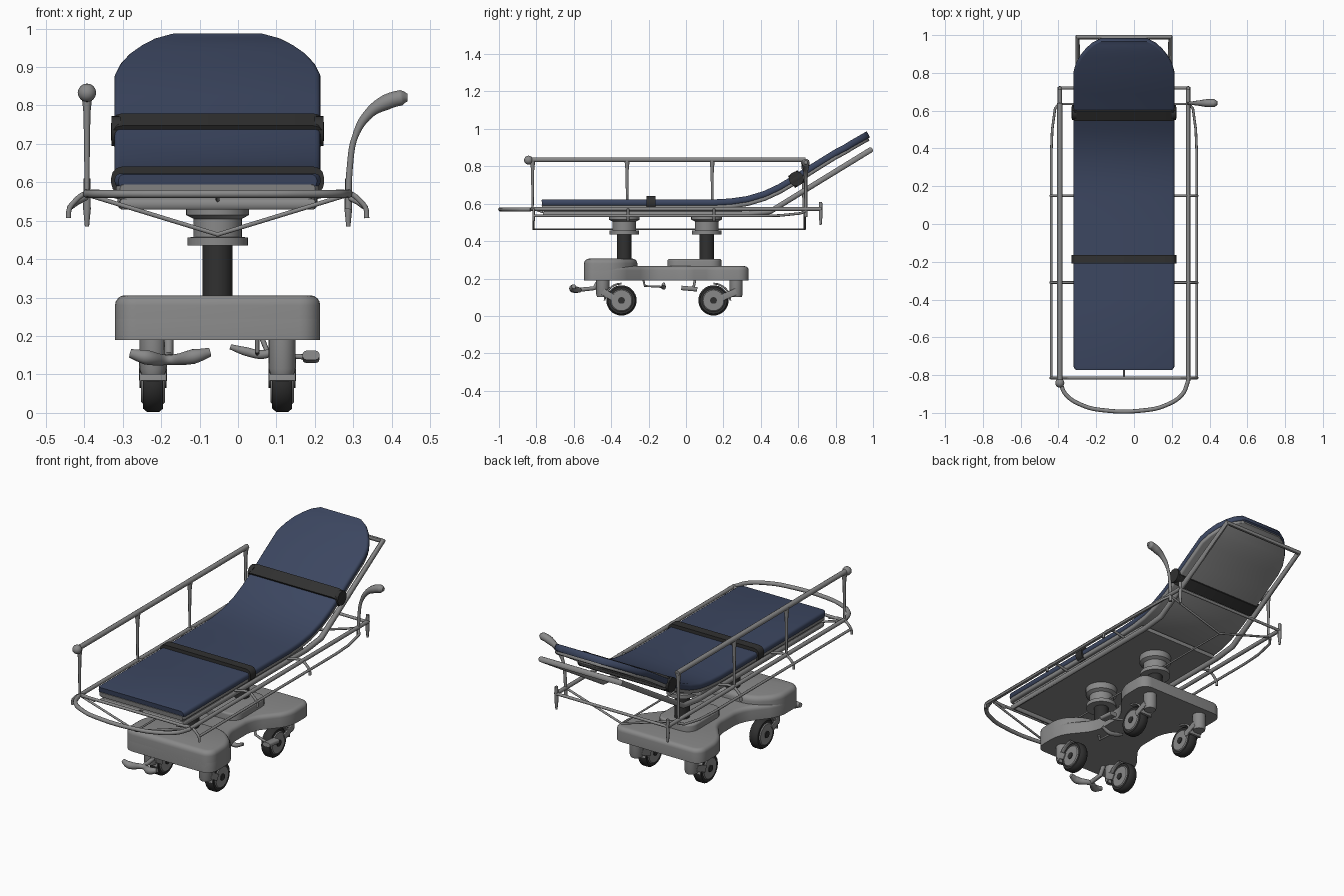
import bpy, bmesh
from math import sin, cos, pi, radians
from mathutils import Vector, Matrix

old = bpy.data.objects.get("Cube")
if old:
    bpy.data.objects.remove(old, do_unlink=True)

CX = -0.053          # centre line of the bed
parts = []


def material(name, rgb, rough=0.6):
    m = bpy.data.materials.new(name)
    m.use_nodes = True
    m.diffuse_color = (*rgb, 1)
    bsdf = m.node_tree.nodes["Principled BSDF"]
    bsdf.inputs["Base Color"].default_value = (*rgb, 1)
    bsdf.inputs["Roughness"].default_value = rough
    return m


GREY = material("painted_grey", (0.25, 0.25, 0.25))
BLUE = material("mattress_blue", (0.045, 0.062, 0.118))
BLACK = material("rubber_black", (0.03, 0.03, 0.03))


def add(name, bm, mat):
    bmesh.ops.recalc_face_normals(bm, faces=bm.faces)
    me = bpy.data.meshes.new(name)
    bm.to_mesh(me)
    bm.free()
    me.materials.append(mat)
    ob = bpy.data.objects.new(name, me)
    bpy.context.collection.objects.link(ob)
    parts.append(ob)
    return ob


def tube(name, pts, r, smooth=False, closed=False, radii=None):
    """Round grey bar along points; radii scale the thickness per point."""
    cu = bpy.data.curves.new(name, "CURVE")
    cu.dimensions = "3D"
    cu.bevel_depth, cu.bevel_resolution, cu.use_fill_caps = r, 3, True
    cu.resolution_u = 8
    sp = cu.splines.new("BEZIER")
    sp.bezier_points.add(len(pts) - 1)
    for i, (bp, p) in enumerate(zip(sp.bezier_points, pts)):
        bp.co = p
        bp.handle_left_type = bp.handle_right_type = "AUTO" if smooth else "VECTOR"
        bp.radius = radii[i] if radii else 1
    sp.use_cyclic_u = closed
    tmp = bpy.data.objects.new(name + "_path", cu)
    bpy.context.collection.objects.link(tmp)
    dg = bpy.context.evaluated_depsgraph_get()
    bm = bmesh.new()
    me = bpy.data.meshes.new_from_object(tmp.evaluated_get(dg))
    bm.from_mesh(me)
    bpy.data.objects.remove(tmp, do_unlink=True)
    bpy.data.curves.remove(cu)
    bpy.data.meshes.remove(me)
    return add(name, bm, GREY)


def loft(name, path, hw, ht, mat, cx=CX, dz=0, corner=0.8):
    """Rounded slab swept along (y, z); hw is a half width or a list of them."""
    pts = [Vector((0, y, z + dz)) for y, z in path]
    bm, rings = bmesh.new(), []
    for i, p in enumerate(pts):
        t = (pts[min(i + 1, len(pts) - 1)] - pts[max(i - 1, 0)]).normalized()
        n = Vector((0, -t.z, t.y))
        w = hw[i] if isinstance(hw, list) else hw
        r = min(ht, w) * corner
        ring = []
        for q, (sx, sn) in enumerate(((1, 1), (-1, 1), (-1, -1), (1, -1))):
            for k in range(4):
                a = (q + k / 3) * pi / 2
                x = cx + sx * (w - r) + r * cos(a)
                ring.append(bm.verts.new(p + n * (sn * (ht - r) + r * sin(a)) + Vector((x, 0, 0))))
        rings.append(ring)
    for a, b in zip(rings, rings[1:]):
        for j in range(16):
            bm.faces.new((a[j], a[j - 1], b[j - 1], b[j]))
    bm.faces.new(rings[0])
    bm.faces.new(rings[-1])
    return add(name, bm, mat)


def lathe(name, profile, loc, mat, along_x=False):
    """Turned part from (radius, height) pairs."""
    bm = bmesh.new()
    vs = [bm.verts.new((r, 0, h)) for r, h in profile]
    es = [bm.edges.new(e) for e in zip(vs, vs[1:])]
    bmesh.ops.spin(bm, geom=vs + es, cent=(0, 0, 0), axis=(0, 0, 1), angle=2 * pi, steps=32)
    bmesh.ops.remove_doubles(bm, verts=bm.verts, dist=1e-5)
    rot = Matrix.Rotation(pi / 2, 4, "Y") if along_x else Matrix()
    bm.transform(Matrix.Translation(loc) @ rot)
    return add(name, bm, mat)


def prism(name, half, z0, z1, round_side, round_top):
    """Mirrored (half width, y) outline pulled up, with rounded corners."""
    outline = [(CX + x, y) for x, y in half] + [(CX - x, y) for x, y in reversed(half)]
    bm = bmesh.new()
    f = bm.faces.new([bm.verts.new((x, y, z0)) for x, y in outline])
    ext = bmesh.ops.extrude_face_region(bm, geom=[f])
    up = [g for g in ext["geom"] if isinstance(g, bmesh.types.BMVert)]
    bmesh.ops.translate(bm, verts=up, vec=(0, 0, z1 - z0))
    side = [e for e in bm.edges if abs(e.verts[0].co.z - e.verts[1].co.z) > 0.001]
    bmesh.ops.bevel(bm, geom=side, offset=round_side, segments=5, profile=0.5, affect="EDGES")
    top = [e for e in bm.edges if all(v.co.z > z1 - 1e-4 for v in e.verts)]
    bmesh.ops.bevel(bm, geom=top, offset=round_top, segments=4, profile=0.5, affect="EDGES")
    return add(name, bm, GREY)


# Mattress, backing and straps
flat = [(-0.77, 0.598), (-0.755, 0.6), (-0.4, 0.6), (0.0, 0.6), (0.15, 0.6), (0.24, 0.605),
        (0.33, 0.618), (0.42, 0.645), (0.5, 0.682), (0.59, 0.735), (0.7, 0.805), (0.8, 0.867)]
head = [(0.85, 0.893), (0.89, 0.918), (0.925, 0.938), (0.955, 0.955), (0.975, 0.966)]
widths = [0.258] + [0.268] * 11 + [0.255, 0.232, 0.203, 0.17, 0.13]
loft("mattress", flat + head, widths, 0.018, BLUE, dz=0.005)
loft("mattress_backing", flat + head, [w - 0.004 for w in widths], 0.013, GREY, dz=-0.017)
loft("leg_strap", [(-0.21, 0.605), (-0.163, 0.605)], 0.277, 0.036, BLACK)
loft("chest_strap", [(0.564, 0.716), (0.616, 0.748)], 0.277, 0.037, BLACK)
for s in (-1, 1):
    lathe("strap_buckle", [(0, -0.012), (0.039, -0.012), (0.039, 0.012), (0, 0.012)],
          (CX + s * 0.264, 0.59, 0.733), BLACK, True)

# Thin deck and the bent tube frame below the mattress
prism("deck", [(0.245, -0.76), (0.245, 0.3)], 0.55, 0.574, 0.01, 0.004)
side = [(-0.755, 0.543), (0.32, 0.543), (0.45, 0.558), (0.988, 0.888)]
tube("back_frame", [(CX - 0.245, y, z) for y, z in side] + [(CX + 0.245, y, z) for y, z in side[::-1]],
     0.015, closed=True)

# Main frame with the curved foot bumper
foot = [(0.34, -0.83), (0.31, -0.9), (0.22, -0.96), (0.1, -0.987)]
tube("foot_bumper", [(CX + x, y, 0.57) for x, y in foot] + [(CX - x, y, 0.57) for x, y in foot[::-1]],
     0.011, smooth=True)
for y in (-0.815, 0.72):
    tube("frame_cross_bar", [(CX - 0.34, y, 0.57), (CX + 0.34, y, 0.57)], 0.008)
for y in (-0.815, 0.635):
    tube("v_brace", [(CX - 0.33, y, 0.565), (CX, y, 0.464), (CX + 0.33, y, 0.565)], 0.006)
tube("centre_spine", [(CX, -0.815, 0.464), (CX, 0.635, 0.464)], 0.005)
tube("foot_link", [(CX, -0.815, 0.57), (CX, -0.75, 0.55)], 0.005)
for s in (-1, 1):
    x = CX + s * 0.34
    tube("side_frame_bar", [(x, -0.83, 0.572), (x, 0.725, 0.572)], 0.011)
    tube("head_peg", [(x, 0.72, 0.485), (x, 0.72, 0.53), (x, 0.72, 0.61)], 0.011, radii=[0.5, 0.9, 0.8])
    outer = [(0.342, 0.64, 0.56), (0.365, 0.61, 0.548), (0.38, 0.5, 0.537), (0.385, 0.38, 0.535),
             (0.385, -0.815, 0.535)]
    tube("lower_side_bar", [(CX + s * a, y, z) for a, y, z in outer], 0.007)
    for y in (-0.815, -0.31, 0.15):
        hook = [(0.25, 0.562), (0.34, 0.572), (0.375, 0.547), (0.386, 0.53), (0.388, 0.507)]
        tube("side_hook", [(CX + s * a, y, z) for a, z in hook], 0.007, smooth=True)

# Raised guard rail on one side
gx = CX - 0.34
tube("guard_rail", [(gx, -0.84, 0.835), (gx, 0.64, 0.835)], 0.014)
for y in (-0.82, -0.315, 0.14, 0.628):
    tube("guard_post", [(gx, y, 0.565), (gx, y, 0.65), (gx, y, 0.78), (gx, y, 0.835)], 0.01,
         radii=[0.6, 0.7, 0.9, 1.5])
lathe("guard_knob", [(0.024 * sin(i * pi / 8), -0.024 * cos(i * pi / 8)) for i in range(9)],
      (gx, -0.842, 0.833), GREY)

# Curved push handle on the other side
grip = [(0.287, 0.53), (0.291, 0.64), (0.305, 0.72), (0.34, 0.778), (0.385, 0.808), (0.425, 0.82), (0.441, 0.821)]
tube("push_handle", [(x, 0.64, z) for x, z in grip], 0.021, smooth=True,
     radii=[0.45, 0.4, 0.4, 0.65, 1, 1, 0.5])

# Lifting columns
for y in (-0.33, 0.11):
    lathe("lift_piston", [(0, 0.26), (0.039, 0.26), (0.039, 0.44), (0, 0.44)], (CX, y, 0), BLACK)
    lathe("lift_collar", [(0.039, 0.435), (0.079, 0.435), (0.079, 0.456), (0.063, 0.458), (0.063, 0.505),
                          (0.082, 0.515), (0.082, 0.552), (0, 0.552)], (CX, y, 0), GREY)

# Waisted base with raised covers
prism("base", [(0.267, -0.545), (0.267, -0.36), (0.14, -0.2), (0.14, 0.0), (0.267, 0.15), (0.267, 0.335)],
      0.19, 0.266, 0.055, 0.022)
prism("front_cover", [(0.267, -0.545), (0.267, -0.36), (0.16, -0.26)], 0.2, 0.306, 0.055, 0.026)
prism("rear_cover", [(0.11, -0.1), (0.11, 0.19)], 0.25, 0.304, 0.06, 0.01)

# Casters
for stem_y, wheel_y in ((-0.445, -0.345), (0.268, 0.147)):
    d = 1 if stem_y > wheel_y else -1
    for s in (-1, 1):
        x, zc = CX + s * 0.168, 0.083
        lathe("caster_stem", [(0, 0.1), (0.03, 0.1), (0.035, 0.115), (0.035, 0.2)], (x, stem_y, 0), GREY)
        lathe("tyre", [(0.05, -0.026), (0.072, -0.026), (0.081, -0.015), (0.081, 0.015), (0.072, 0.026),
                       (0.05, 0.026)], (x, wheel_y, zc), BLACK, True)
        lathe("wheel_hub", [(0, -0.031), (0.055, -0.031), (0.062, -0.024), (0.062, 0.024), (0.055, 0.031),
                            (0, 0.031)], (x, wheel_y, zc), GREY, True)
        lathe("axle_cap", [(0, -0.035), (0.018, -0.035), (0.018, 0.035), (0, 0.035)], (x, wheel_y, zc), BLACK, True)
        arc = [radians(a) for a in range(0, 91, 15)]
        loft("fender", [(wheel_y + d * 0.09 * cos(a), zc + 0.09 * sin(a)) for a in arc], 0.035, 0.005, GREY, x)
        for k in (-1, 1):
            loft("fork_arm", [(stem_y, 0.13), (wheel_y + d * 0.045, zc + 0.015)], 0.004, 0.018, GREY, x + k * 0.032)

# Foot pedals and their linkage
tube("front_pedal", [(-0.28, -0.6, 0.155), (-0.24, -0.605, 0.145), (-0.18, -0.57, 0.138), (-0.115, -0.605, 0.147),
                     (-0.073, -0.6, 0.158)], 0.02, smooth=True, radii=[0.6, 1, 0.65, 1, 0.6])
tube("front_pedal_arm", [(-0.18, -0.57, 0.14), (-0.18, -0.49, 0.148), (-0.18, -0.46, 0.2)], 0.012)
tube("middle_pedal", [(-0.02, -0.12, 0.172), (0.02, -0.12, 0.16), (0.065, -0.12, 0.152), (0.115, -0.12, 0.17)],
     0.012, smooth=True, radii=[0.6, 1, 1, 0.7])
tube("middle_pedal_arm", [(0.05, -0.23, 0.2), (0.05, -0.22, 0.16), (0.05, -0.12, 0.155)], 0.006)
tube("side_pedal_arm", [(0.06, 0.05, 0.2), (0.08, 0.04, 0.15), (0.19, 0.0, 0.145)], 0.007)
loft("side_pedal", [(-0.025, 0.15), (0.06, 0.142)], 0.022, 0.012, GREY, 0.19)

# Smooth shading with crisp edges
bpy.ops.object.select_all(action="DESELECT")
for ob in parts:
    ob.select_set(True)
bpy.context.view_layer.objects.active = parts[0]
bpy.ops.object.shade_smooth_by_angle(angle=radians(40))
